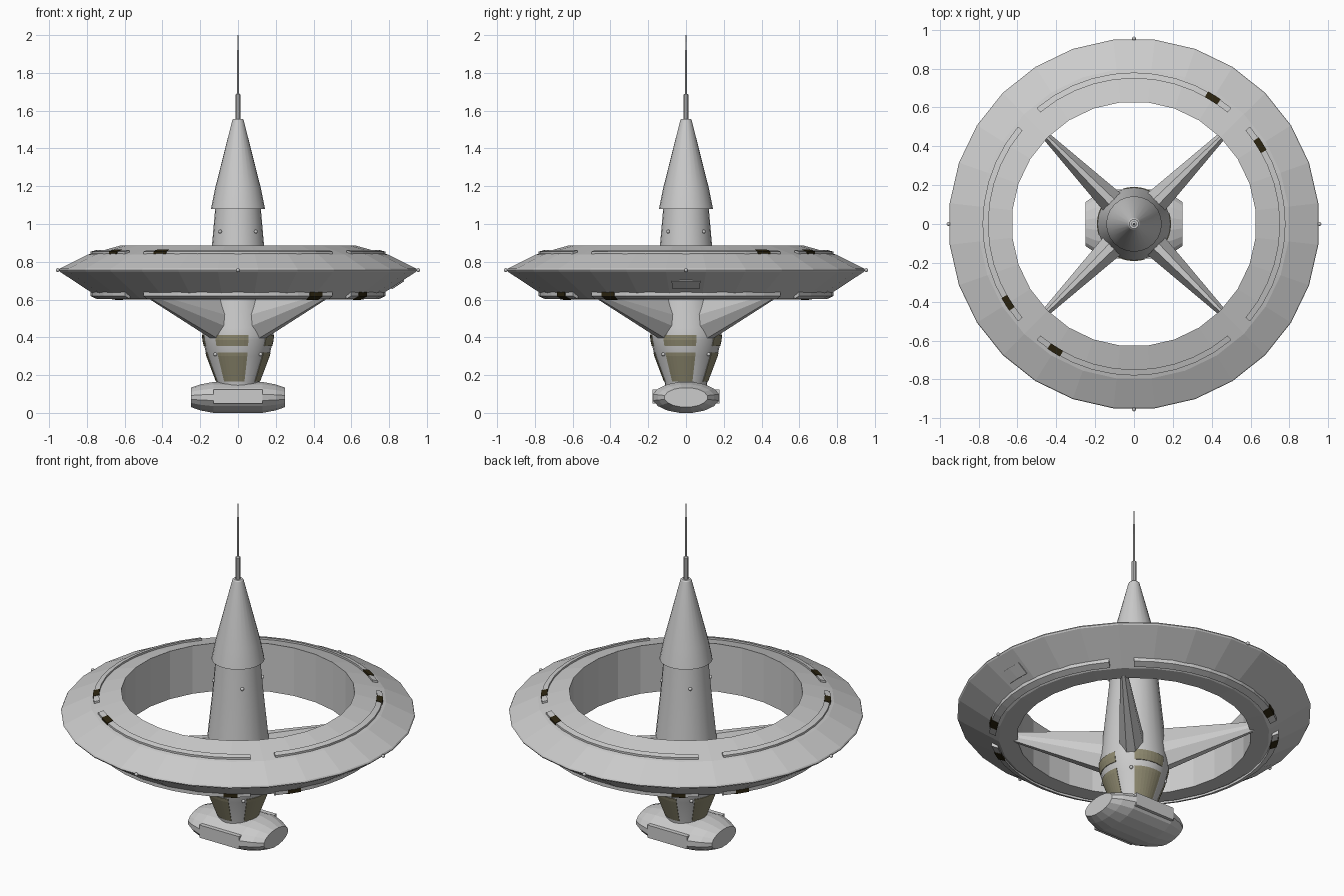
import bpy, bmesh, math
from mathutils import Vector, Matrix

if "Cube" in bpy.data.objects:
    bpy.data.objects.remove(bpy.data.objects["Cube"])


def material(name, rgb):
    m = bpy.data.materials.new(name)
    m.diffuse_color = (*rgb, 1)
    m.use_nodes = True
    m.node_tree.nodes["Principled BSDF"].inputs["Base Color"].default_value = m.diffuse_color
    return m


GREY = material("hull_grey", (0.60, 0.60, 0.60))
OLIVE = material("window_olive", (0.27, 0.25, 0.16))
DARK = material("marker_dark", (0.025, 0.018, 0.005))


def finish(bm, name, mat, smooth=None):
    bmesh.ops.remove_doubles(bm, verts=bm.verts, dist=1e-5)
    bmesh.ops.recalc_face_normals(bm, faces=bm.faces)
    me = bpy.data.meshes.new(name)
    bm.to_mesh(me)
    bm.free()
    me.materials.append(mat)
    ob = bpy.data.objects.new(name, me)
    bpy.context.collection.objects.link(ob)
    if smooth:
        bpy.context.view_layer.objects.active = ob
        ob.select_set(True)
        bpy.ops.object.shade_smooth_by_angle(angle=math.radians(smooth))
        ob.select_set(False)
    return ob


def loft(name, sections, mat, ring=False, caps=True, smooth=None):
    """Skin closed cross-sections in order."""
    bm = bmesh.new()
    rows = [[bm.verts.new(p) for p in s] for s in sections]
    n = len(rows[0])
    for k in range(len(rows) if ring else len(rows) - 1):
        a, b = rows[k], rows[(k + 1) % len(rows)]
        for i in range(n):
            j = (i + 1) % n
            bm.faces.new((a[i], a[j], b[j], b[i]))
    if caps and not ring:
        bm.faces.new(rows[0])
        bm.faces.new(rows[-1])
    return finish(bm, name, mat, smooth)


def sweep(name, profile, a0, a1, segs, mat):
    """Closed (r, z) profile swept about z between angles in degrees."""
    full = abs(a1 - a0) >= 360
    secs = []
    for k in range(segs if full else segs + 1):
        a = math.radians(a0 + (a1 - a0) * k / segs)
        secs.append([(r * math.cos(a), r * math.sin(a), z) for r, z in profile])
    return loft(name, secs, mat, ring=full)


def turned(name, profile, segs, mat, smooth=None):
    """Stack of circles from (r, z) points, capped at both ends."""
    secs = [[(r * math.cos(math.tau * i / segs), r * math.sin(math.tau * i / segs), z)
             for i in range(segs)] for r, z in profile]
    return loft(name, secs, mat, smooth=smooth)


def nub(name, r, angle, z, size):
    bm = bmesh.new()
    a = math.radians(angle)
    bmesh.ops.create_icosphere(bm, subdivisions=2, radius=size,
                               matrix=Matrix.Translation((r * math.cos(a), r * math.sin(a), z)))
    finish(bm, name, GREY, 60)


# Habitat ring, flat faceted
half = 180 / 28
sweep("ring", [(0.63, 0.60), (0.73, 0.604), (0.95, 0.748), (0.955, 0.756), (0.95, 0.764),
               (0.80, 0.838), (0.63, 0.885)], half, half + 360, 28, GREY)

# Raised rails on the ring, with dark markers near their ends
TOP = [(0.75, 0.835), (0.75, 0.862), (0.78, 0.854), (0.78, 0.825)]
LOW = [(0.745, 0.635), (0.745, 0.602), (0.78, 0.618), (0.78, 0.655)]
for side, prof, marks in (("top", TOP, (58, 32, 238, 212)), ("bottom", LOW, (-58, -32, 122, 148))):
    for q in range(4):
        sweep(f"{side}_rail_{q}", prof, q * 90 - 40, q * 90 + 40, 10, GREY)
    cr = sum(p[0] for p in prof) / 4
    cz = sum(p[1] for p in prof) / 4
    grown = [(cr + (r - cr) * 1.12, cz + (z - cz) * 1.15) for r, z in prof]
    for i, a in enumerate(marks):
        sweep(f"{side}_marker_{i}", grown, a - 2.8, a + 2.8, 2, DARK)

# Hatch on the lower slope of the ring
sweep("ring_hatch", [(0.812, 0.66), (0.818, 0.656), (0.881, 0.698), (0.875, 0.703)], -5, 5, 2, GREY)

# Central hub, cone and antenna
HUB = [(0.11, 0.14), (0.112, 0.16), (0.165, 0.30), (0.186, 0.385), (0.188, 0.41),
       (0.183, 0.45), (0.138, 0.885), (0.12, 1.09)]
turned("hub", HUB, 24, GREY, 30)
turned("cone", [(0.115, 1.08), (0.143, 1.08), (0.121, 1.19), (0.03, 1.55), (0.024, 1.556)], 24, GREY, 30)
turned("antenna", [(0.014, 1.55), (0.014, 1.685), (0.006, 1.69), (0.005, 1.92),
                   (0.0025, 1.925), (0.002, 2.0)], 10, GREY, 30)


def hub_radius(z):
    for (r0, z0), (r1, z1) in zip(HUB, HUB[1:]):
        if z0 <= z <= z1:
            return r0 + (r1 - r0) * (z - z0) / (z1 - z0)


# Window bands on the lower hub
for q in range(4):
    mid = -90 - 11 + 90 * q
    for label, zs in (("lower", (0.165, 0.30, 0.32)), ("upper", (0.355, 0.385, 0.413))):
        outer = [(hub_radius(z) + 0.003, z) for z in zs]
        inner = [(hub_radius(z) - 0.004, z) for z in reversed(zs)]
        sweep(f"{label}_window_{q}", outer + inner, mid - 28, mid + 28, 8, OLIVE)

# Small beacons
for q in range(4):
    nub(f"ring_beacon_{q}", 0.955, q * 90, 0.756, 0.010)
    nub(f"low_beacon_{q}", 0.170, 45 + q * 90, 0.31, 0.010)
    nub(f"high_beacon_{q}", 0.134, 45 + q * 90, 0.96, 0.010)


# Four tapered struts from hub to ring
def strut_section(x, w, z0, z1):
    h = z1 - z0
    return [(x, -w * 0.2, z0), (x, w * 0.2, z0), (x, w / 2, z0 + h * 0.3), (x, w / 2, z0 + h * 0.55),
            (x, w * 0.15, z1), (x, -w * 0.15, z1), (x, -w / 2, z0 + h * 0.55), (x, -w / 2, z0 + h * 0.3)]


for q in range(4):
    ob = loft(f"strut_{q}", [strut_section(0.08, 0.145, 0.345, 0.63),
                             strut_section(0.17, 0.125, 0.39, 0.63),
                             strut_section(0.65, 0.04, 0.60, 0.655)], GREY)
    ob.data.transform(Matrix.Rotation(math.radians(45 + 90 * q), 4, 'Z'))


# Base pod lying along x
def pod_section(x, ry, rz):
    pts = []
    for i in range(16):
        a = math.tau * (i + 0.5) / 16
        pts.append((x, ry * math.cos(a), 0.082 + rz * math.sin(a)))
    return pts


pod = [(0.25, 0.115, 0.052), (0.20, 0.150, 0.070), (0.13, 0.178, 0.0835)]
pod = [(-x, y, z) for x, y, z in pod] + pod[::-1]
loft("base_pod", [pod_section(*p) for p in pod], GREY)

# Flat side plates on the pod
for s, label in ((-1, "front"), (1, "back")):
    bm = bmesh.new()
    bmesh.ops.create_cube(bm, size=1, matrix=Matrix.Translation((0, s * 0.155, 0.086))
                          @ Matrix.Diagonal((0.26, 0.045, 0.075, 1)))
    finish(bm, f"{label}_pod_plate", GREY)
